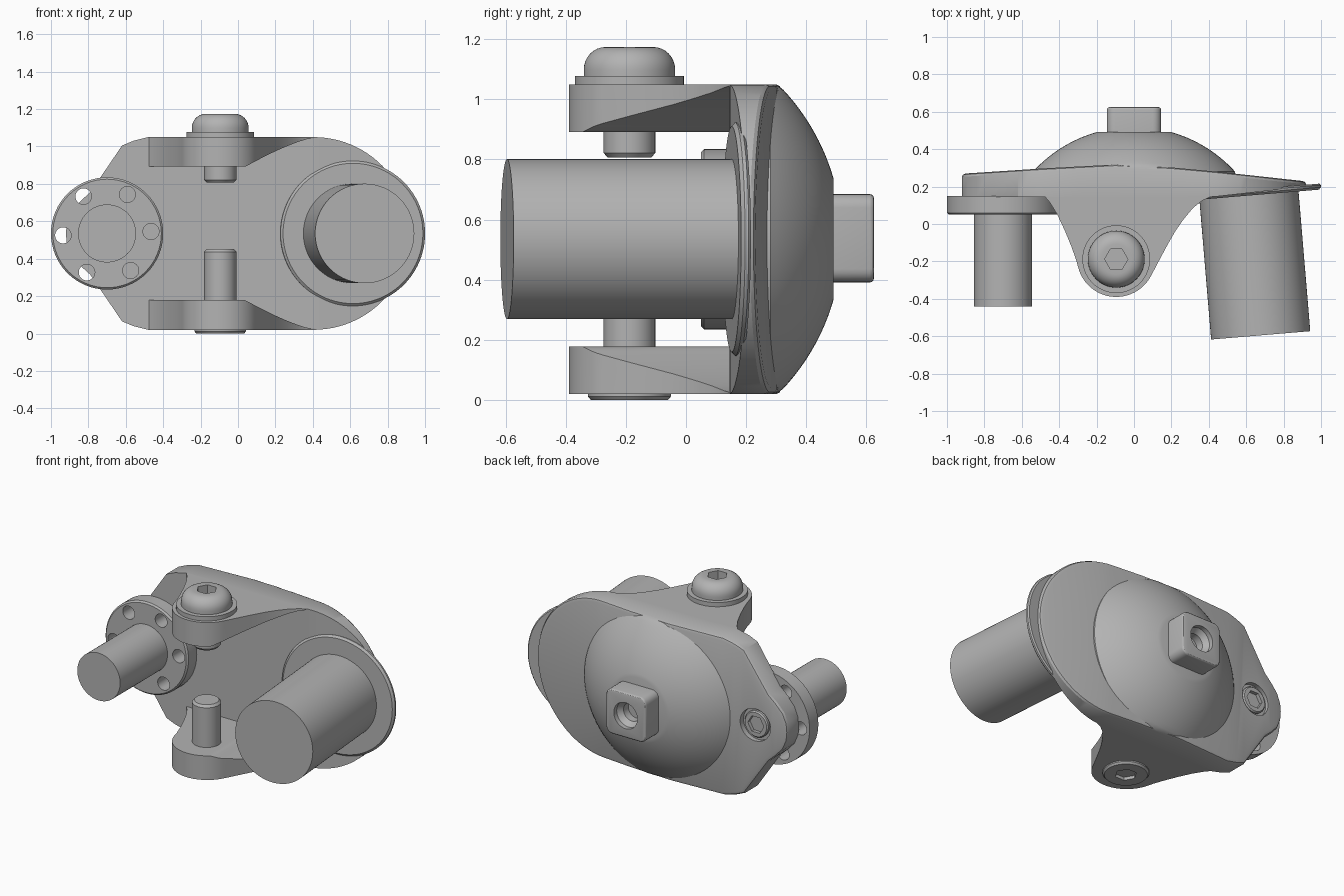
import bpy, bmesh, math
from mathutils import Vector, Matrix

cube = bpy.data.objects.get("Cube")
if cube:
    bpy.data.objects.remove(cube, do_unlink=True)

GREY = bpy.data.materials.new("machined_grey")
GREY.use_nodes = True
GREY.diffuse_color = (0.45, 0.45, 0.45, 1)
GREY.node_tree.nodes["Principled BSDF"].inputs["Base Color"].default_value = (0.45, 0.45, 0.45, 1)
ZC = 0.535                       # mid height of the symmetric body
FRONT, BACK, UP, DOWN = (0, -1, 0), (0, 1, 0), (0, 0, 1), (0, 0, -1)


def finish(name, bm, angle=30):
    bmesh.ops.remove_doubles(bm, verts=bm.verts, dist=1e-5)
    bmesh.ops.recalc_face_normals(bm, faces=bm.faces)
    mesh = bpy.data.meshes.new(name)
    bm.to_mesh(mesh)
    bm.free()
    ob = bpy.data.objects.new(name, mesh)
    bpy.context.collection.objects.link(ob)
    mesh.materials.append(GREY)
    smooth(ob, angle)
    return ob


def activate(ob):
    bpy.ops.object.select_all(action='DESELECT')
    ob.select_set(True)
    bpy.context.view_layer.objects.active = ob


def smooth(ob, angle=30):
    activate(ob)
    bpy.ops.object.shade_smooth_by_angle(angle=math.radians(angle))


def lathe(name, profile, origin, axis, segs=64):
    """Revolve (radius, distance) pairs about an axis, capping both ends."""
    bm = bmesh.new()
    rot = Vector(axis).to_track_quat('Z', 'Y').to_matrix()
    rings = []
    for r, t in profile:
        ring = []
        for i in range(segs):
            a = math.tau * i / segs
            p = rot @ Vector((r * math.cos(a), r * math.sin(a), t))
            ring.append(bm.verts.new(p + Vector(origin)))
        rings.append(ring)
    for a, b in zip(rings, rings[1:]):
        for i in range(segs):
            j = (i + 1) % segs
            bm.faces.new((a[i], a[j], b[j], b[i]))
    bm.faces.new(rings[0])
    bm.faces.new(rings[-1])
    return finish(name, bm)


def cut(ob, cutter):
    mod = ob.modifiers.new("cut", 'BOOLEAN')
    mod.operation, mod.solver, mod.object = 'DIFFERENCE', 'EXACT', cutter
    activate(ob)
    bpy.ops.object.modifier_apply(modifier=mod.name)
    bpy.data.objects.remove(cutter, do_unlink=True)
    smooth(ob)


def hex_socket(ob, origin, axis, radius, depth):
    cut(ob, lathe("cutter", [(radius, -depth), (radius, 0.05)], origin, axis, 6))


def interp(x, pts):
    for (x0, y0), (x1, y1) in zip(pts, pts[1:]):
        if x <= x1:
            return y0 + (y1 - y0) * (x - x0) / (x1 - x0)
    return pts[-1][1]


# Body plate: symmetric outline with bowed back and softened rear rim
half = [(-0.92, 0), (-0.915, 0.06), (-0.89, 0.12), (-0.84, 0.175), (-0.79, 0.22),
        (-0.62, 0.47), (-0.56, 0.495), (-0.48, 0.515), (-0.3, 0.515), (-0.1, 0.515), (0.2, 0.515)]
half += [(0.405 + 0.515 * math.sin(a), 0.515 * math.cos(a))
         for a in (math.radians(3.75 * i) for i in range(25))]
front_y = [(-1, 0.145), (0.42, 0.145), (0.92, 0.2)]
back_y = [(-1, 0.265), (-0.92, 0.27), (-0.5, 0.297), (-0.1, 0.318), (0.1, 0.312),
          (0.45, 0.28), (0.92, 0.23)]
bm = bmesh.new()


def plate_loop(sx, dh, ypts, dy):
    out = []
    for sign in (1, -1):
        out.append([bm.verts.new((x * sx, interp(x, ypts) + dy, ZC + sign * max(h - dh, 0)))
                    for x, h in half])
    return out


loops = [plate_loop(1, 0, front_y, 0), plate_loop(1, 0, back_y, -0.018),
         plate_loop(0.994, 0.006, back_y, -0.006), plate_loop(0.98, 0.02, back_y, 0)]
for i in range(len(half) - 1):
    for a, b in zip(loops, loops[1:]):
        for s in (0, 1):
            bm.faces.new((a[s][i], a[s][i + 1], b[s][i + 1], b[s][i]))
    for lp in (loops[0], loops[-1]):
        bm.faces.new((lp[0][i], lp[0][i + 1], lp[1][i + 1], lp[1][i]))
bmesh.ops.dissolve_degenerate(bm, dist=1e-5, edges=bm.edges)
plate = finish("body_plate", bm)
cut(plate, lathe("cutter", [(0.105, 0), (0.105, 0.2)], (-0.7, 0.255, ZC), BACK))

# Recessed socket screw in the back of the plate
screw = lathe("rear_screw", [(0.085, 0), (0.085, 0.04), (0.078, 0.048)], (-0.7, 0.23, ZC), BACK)
hex_socket(screw, (-0.7, 0.278, ZC), BACK, 0.058, 0.035)

# Clevis ears: lofted in x, with the inner face sweeping away on the left side
edge = [(-0.48, 0.15), (-0.45, 0.115), (-0.41, 0.05), (-0.37, -0.035), (-0.335, -0.12), (-0.31, -0.19)]
edge += [(-0.095 + 0.21 * math.cos(a), -0.18 + 0.21 * math.sin(a))
         for a in (math.radians(195 + 6 * i) for i in range(24))]
edge += [(0.145, -0.175), (0.18, -0.11), (0.22, -0.04), (0.265, 0.025), (0.315, 0.085),
         (0.365, 0.125), (0.42, 0.15)]
edge.sort()
for name, sign in (("upper_ear", 1), ("lower_ear", -1)):
    bm = bmesh.new()
    sections = []
    for x, y in edge:
        t = min(max((x - 0.04) / 0.38, 0), 1)
        inner = 0.515 - max(0.158 * (1 - t) ** 1.35, 0.004)
        sections.append([bm.verts.new((x, yy, ZC + sign * zz))
                         for yy, zz in ((y, 0.515), (0.152, 0.515), (0.152, inner), (y, inner))])
    for a, b in zip(sections, sections[1:]):
        for i in range(4):
            j = (i + 1) % 4
            bm.faces.new((a[i], a[j], b[j], b[i]))
    bm.faces.new(sections[0])
    bm.faces.new(sections[-1])
    finish(name, bm)

# Rear dome: spherical cap trimmed to the plate height
cap = [(0.54, -0.02)]
for i in range(17):
    r = 0.54 - 0.34 * i / 16
    cap.append((r, math.sqrt(0.73 ** 2 - r * r) - 0.491))
dome = lathe("rear_dome", cap, (0, 0.28, ZC), BACK, 96)
for v in dome.data.vertices:
    v.co.z = min(max(v.co.z, ZC - 0.512), ZC + 0.512)

# Square boss with a round bore
bm = bmesh.new()
bmesh.ops.create_cube(bm, size=1, matrix=Matrix.Translation((0, 0.545, 0.538))
                      @ Matrix.Diagonal((0.29, 0.16, 0.294, 1)))
along = [e for e in bm.edges if abs(e.verts[0].co.y - e.verts[1].co.y) > 0.1]
bmesh.ops.bevel(bm, geom=along, offset=0.045, segments=5, profile=0.5, affect='EDGES')
rim = [e for e in bm.edges if all(v.co.y > 0.62 for v in e.verts)]
bmesh.ops.bevel(bm, geom=rim, offset=0.014, segments=3, profile=0.5, affect='EDGES')
boss = finish("square_boss", bm)
cut(boss, lathe("cutter", [(0.06, 0), (0.06, 0.05), (0.085, 0.085), (0.085, 0.2)],
                (0, 0.51, 0.538), BACK))

# Small drilled flange and its shaft
flange = lathe("small_flange", [(0.3, 0), (0.3, 0.09), (0.29, 0.1)], (-0.7, 0.15, ZC), FRONT)
for i in range(6):
    a = math.radians(2.5 + 60 * i)
    cut(flange, lathe("cutter", [(0.043, -0.1), (0.043, 0.2)],
                      (-0.7 + 0.235 * math.cos(a), 0.15, ZC + 0.235 * math.sin(a)), FRONT, 32))
lathe("small_shaft", [(0.155, 0), (0.155, 0.5)], (-0.7, 0.06, ZC), FRONT)

# Large tilted flange and shaft
tilt = math.radians(4.8)
axis = Vector((math.sin(tilt), -math.cos(tilt), 0))
seat = Vector((0.612, 0.184, ZC))
lathe("large_flange", [(0.38, 0), (0.388, 0.008), (0.388, 0.02), (0.375, 0.032)], seat, axis, 96)
lathe("large_shaft", [(0.266, 0.02), (0.266, 0.782)], seat, axis, 96)

# Upper pivot bolt: washer, domed head and short shank
PX, PY = -0.095, -0.188
lathe("washer", [(0.181, 0), (0.181, 0.028)], (PX, PY, 1.05), UP)
dome_head = [(0.152, 0), (0.152, 0.02)]
dome_head += [(0.08 + 0.072 * math.cos(a), 0.02 + 0.076 * math.sin(a))
              for a in (math.radians(11.25 * i) for i in range(1, 9))]
head = lathe("upper_bolt_head", dome_head, (PX, PY, 1.078), UP)
hex_socket(head, (PX, PY, 1.174), UP, 0.062, 0.06)
lathe("upper_bolt_shank", [(0.086, 0), (0.086, 0.085), (0.073, 0.1)], (PX, PY, 0.907), DOWN)

# Lower pivot bolt: shallow head under the ear and a long shank
low = lathe("lower_bolt_head", [(0.138, 0), (0.138, 0.018), (0.128, 0.03)], (PX, PY, 0.03), DOWN)
hex_socket(low, (PX, PY, 0), DOWN, 0.066, 0.026)
lathe("lower_bolt_shank", [(0.086, 0), (0.086, 0.285), (0.073, 0.3)], (PX, PY, 0.152), UP)
